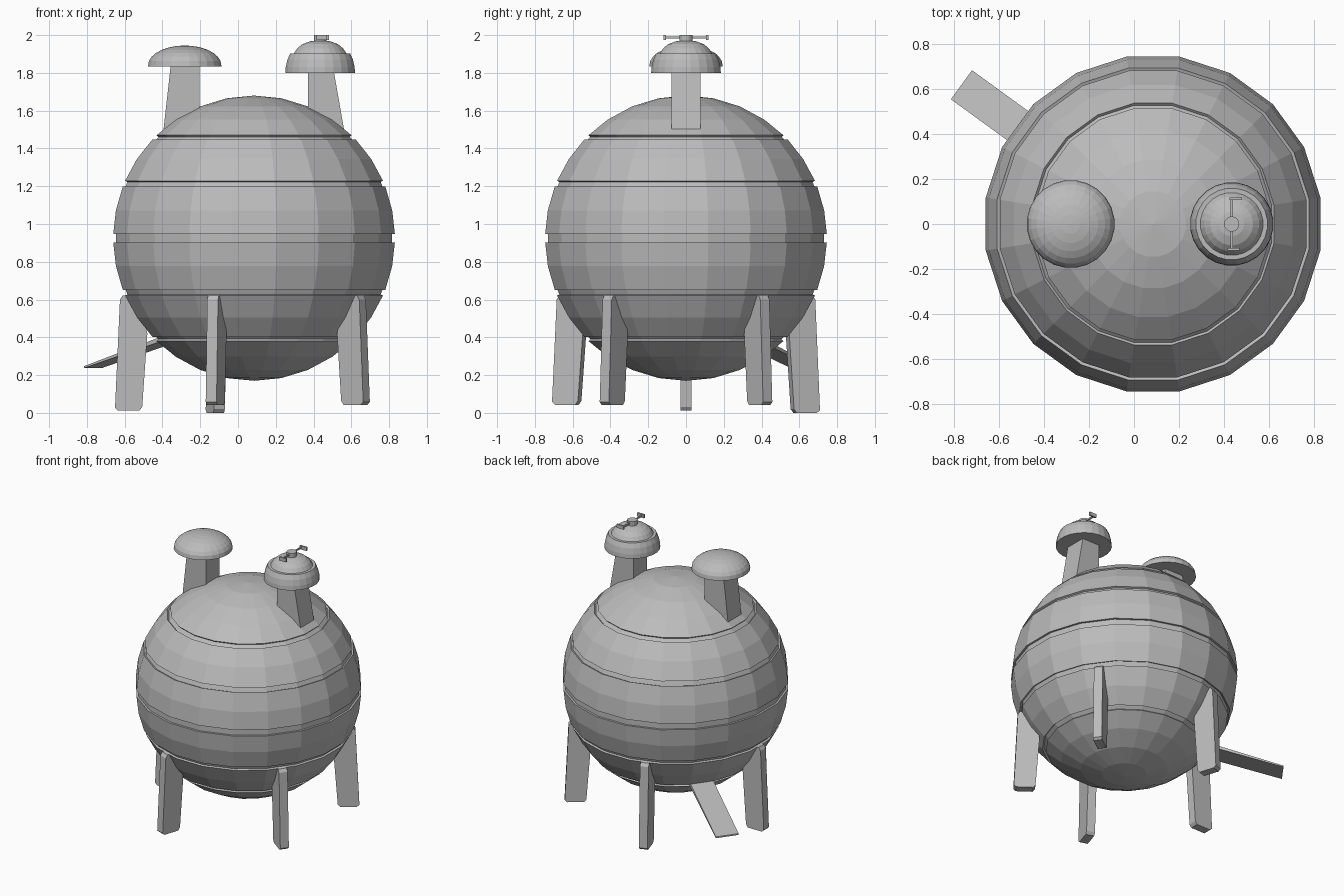
import bpy, bmesh, math
from mathutils import Matrix, Vector

if "Cube" in bpy.data.objects:
    bpy.data.objects.remove(bpy.data.objects["Cube"], do_unlink=True)

CENTRE = Vector((0.085, 0, 0))   # vertical axis of the tank
RADIUS, MID = 0.755, 0.925

grey = bpy.data.materials.new("plain_grey")
grey.use_nodes = True
grey.diffuse_color = (0.5, 0.5, 0.5, 1)
grey.node_tree.nodes["Principled BSDF"].inputs["Base Color"].default_value = (0.5, 0.5, 0.5, 1)


def finish(name, bm, location=(0, 0, 0), angle=0):
    bmesh.ops.recalc_face_normals(bm, faces=bm.faces)
    mesh = bpy.data.meshes.new(name)
    bm.to_mesh(mesh)
    bm.free()
    mesh.materials.append(grey)
    obj = bpy.data.objects.new(name, mesh)
    obj.location = location
    obj.rotation_euler.z = angle
    bpy.context.collection.objects.link(obj)
    return obj


def lathe(profile, sides):
    """Turn a closed (radius, z) profile; end radii of 0 become poles."""
    bm = bmesh.new()
    rings = []
    for r, z in profile:
        if r < 1e-5:
            rings.append([bm.verts.new((0, 0, z))] * sides)
        else:
            turn = [2 * math.pi * (k + 0.5) / sides for k in range(sides)]
            rings.append([bm.verts.new((r * math.cos(a), r * math.sin(a), z)) for a in turn])
    for low, high in zip(rings, rings[1:]):
        for k in range(sides):
            n = (k + 1) % sides
            corners = list(dict.fromkeys((low[k], low[n], high[n], high[k])))
            bm.faces.new(corners)
    return bm


def prism(name, outline, width, angle=0.0):
    """Extrude an (outward, z) outline sideways and turn it round the tank axis."""
    bm = bmesh.new()
    face = bm.faces.new([bm.verts.new((r, -width / 2, z)) for r, z in outline])
    new = bmesh.ops.extrude_face_region(bm, geom=[face], use_keep_orig=True)["geom"]
    bmesh.ops.translate(bm, vec=(0, width, 0),
                        verts=[g for g in new if isinstance(g, bmesh.types.BMVert)])
    return finish(name, bm, CENTRE, math.radians(angle))


def box(name, size, location):
    bm = bmesh.new()
    bmesh.ops.create_cube(bm, size=1, matrix=Matrix.Diagonal((*size, 1)))
    return finish(name, bm, location)


# Round tank with sunken seams on every second ring
profile = []
for i in range(17):
    a = math.pi * i / 16
    if i in (4, 6, 8, 10, 12):
        d = 0.03 if i == 8 else 0.021
        steps = [(a - d, 0), (a - d, 0.014), (a + d, 0.014), (a + d, 0)]
    else:
        steps = [(a, 0)]
    profile += [((RADIUS - s) * math.sin(t), MID + (RADIUS - s) * math.cos(t)) for t, s in steps]
tank = lathe(profile, 20)

# Doorway recessed into one facet column, behind the ramp
DOOR = 144
out = Vector((math.cos(math.radians(DOOR)), math.sin(math.radians(DOOR)), 0))
panel = []
for f in tank.faces:
    c = f.calc_center_median()
    flat = Vector((c.x, c.y, 0))
    if 0.41 < c.z < 0.61 and flat.normalized().dot(out) > 0.99:
        panel.append(f)
moved = bmesh.ops.extrude_face_region(tank, geom=panel)["geom"]
bmesh.ops.translate(tank, vec=out * -0.1,
                    verts=[g for g in moved if isinstance(g, bmesh.types.BMVert)])
finish("tank", tank, CENTRE)

# Ramp
prism("ramp", [(0.5, 0.405), (0.53, 0.41), (1.055, 0.247), (1.055, 0.237), (0.5, 0.393)],
      0.16, DOOR)

# Five legs; the two beside the ramp reach lower
for n, angle in enumerate((36, 108, 180, 252, 324)):
    foot = {108: 0.0, 180: 0.012}.get(angle, 0.043)
    prism(f"leg_{n + 1}",
          [(0.71, 0.6), (0.695, 0.622), (0.61, 0.622), (0.565, 0.42), (0.592, foot + 0.02),
           (0.607, foot), (0.72, foot), (0.736, foot + 0.015)], 0.06, angle)

# Two slanted necks
prism("right_neck", [(-0.44, 1.85), (-0.29, 1.85), (-0.29, 1.45), (-0.485, 1.45)], 0.155)
prism("left_neck", [(0.285, 1.85), (0.415, 1.85), (0.48, 1.48), (0.42, 1.42), (0.285, 1.42)], 0.155)

# Plain dome cap
dome = [(0, 1.835), (0.196, 1.835)]
for i in range(1, 8):
    a = math.pi / 2 * i / 7
    dome.append((0.196 * math.cos(a), 1.84 + 0.105 * math.sin(a)))
finish("right_cap", lathe(dome, 24), (-0.282, 0, 0))

# Stepped hatch cap
HATCH = 0.435
hatch = [(0, 1.8), (0.186, 1.8), (0.184, 1.83), (0.175, 1.87), (0.16, 1.903), (0.14, 1.903),
         (0.122, 1.93), (0.095, 1.952), (0.055, 1.967), (0, 1.973)]
finish("hatch_cap", lathe(hatch, 24), (HATCH, 0, 0))

# Hatch handle: hub, crossbar and grips
finish("handle_hub", lathe([(0, 1.96), (0.034, 1.96), (0.034, 2), (0, 2)], 16), (HATCH, 0, 0))
box("handle_bar", (0.01, 0.22, 0.01), (HATCH, 0, 1.987))
for side, x in ((-1, 0.443), (1, 0.453)):
    box("handle_grip_" + ("front" if side < 0 else "back"),
        (0.055, 0.012, 0.026), (x, side * 0.112, 1.987))
